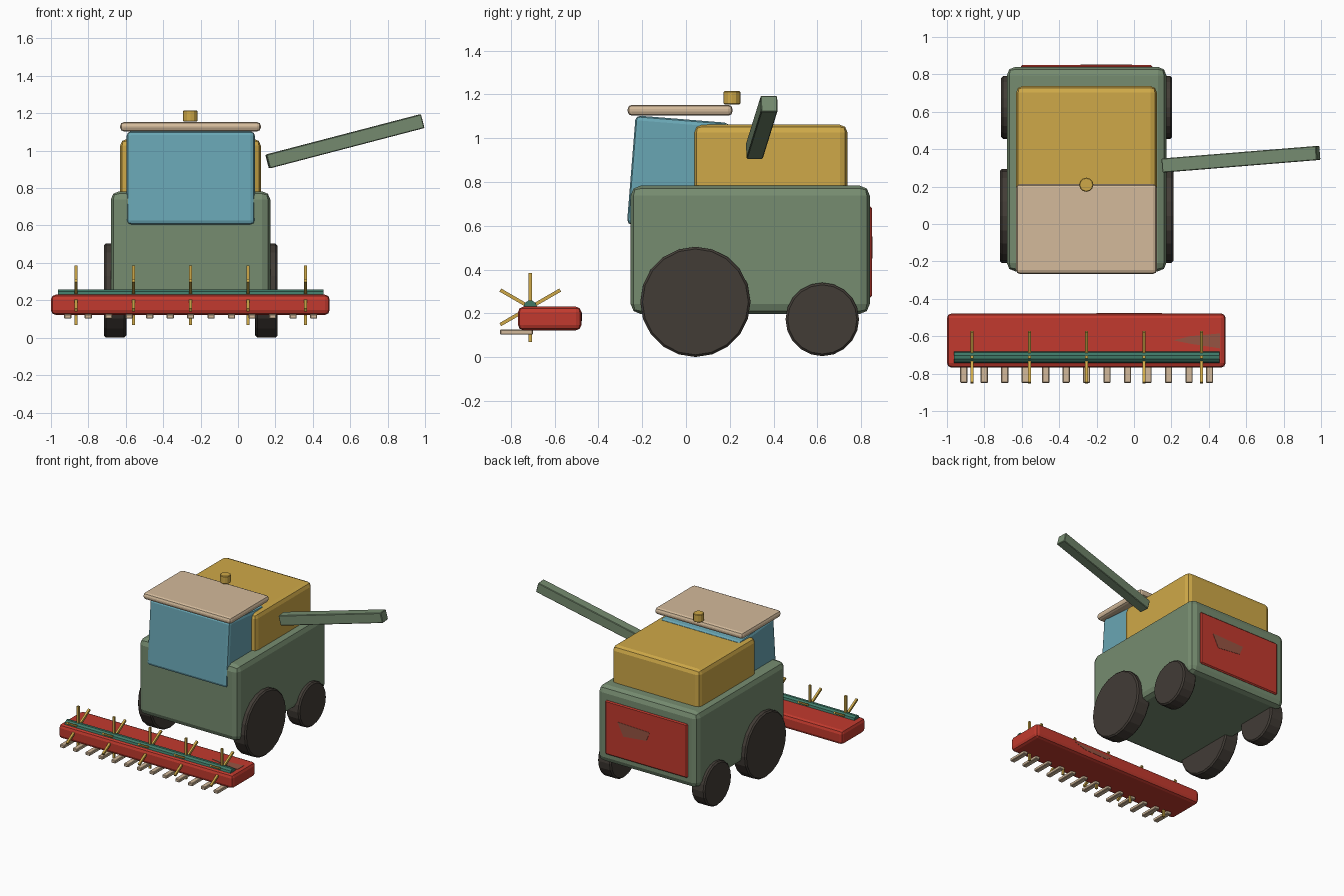
import bpy, bmesh, math
from mathutils import Vector, Matrix

if "Cube" in bpy.data.objects:
    bpy.data.objects.remove(bpy.data.objects["Cube"])


def mat(name, r, g, b):
    m = bpy.data.materials.new(name)
    lin = [((c / 255 + 0.055) / 1.055) ** 2.4 for c in (r, g, b)]
    m.diffuse_color = (*lin, 1)
    m.use_nodes = True
    m.node_tree.nodes["Principled BSDF"].inputs["Base Color"].default_value = m.diffuse_color
    return m


GREEN = mat("sage green", 118, 140, 112)
YELLOW = mat("golden yellow", 207, 169, 72)
BLUE = mat("glass blue", 105, 166, 180)
BEIGE = mat("beige", 211, 186, 155)
RED = mat("red", 194, 58, 46)
TEAL = mat("dark teal", 62, 120, 102)
DARK = mat("dark brown", 66, 60, 54)
RUST = mat("rust brown", 150, 84, 66)


def finish(name, bm, m):
    bmesh.ops.recalc_face_normals(bm, faces=bm.faces)
    me = bpy.data.meshes.new(name)
    bm.to_mesh(me)
    bm.free()
    me.materials.append(m)
    ob = bpy.data.objects.new(name, me)
    bpy.context.collection.objects.link(ob)
    return ob


def box(name, x, y, z, m, bevel=0.0, seg=2, rot=None):
    """Box from (min, max) ranges with optional bevel and rotation about its centre."""
    bm = bmesh.new()
    size = [r[1] - r[0] for r in (x, y, z)]
    bmesh.ops.create_cube(bm, size=1, matrix=Matrix.Diagonal((*size, 1)))
    if bevel:
        bmesh.ops.bevel(bm, geom=bm.edges[:], offset=bevel, segments=seg,
                        profile=0.5, affect='EDGES')
    if rot:
        bmesh.ops.transform(bm, matrix=rot, verts=bm.verts)
    bmesh.ops.translate(bm, vec=[sum(r) / 2 for r in (x, y, z)], verts=bm.verts)
    return finish(name, bm, m)


def cylinder(name, centre, radius, depth, sides, m, axis='X', bevel=0.0):
    bm = bmesh.new()
    bmesh.ops.create_cone(bm, cap_ends=True, segments=sides, radius1=radius,
                          radius2=radius, depth=depth)
    if bevel:
        rim = [e for e in bm.edges if abs(e.verts[0].co.z - e.verts[1].co.z) < 1e-4]
        bmesh.ops.bevel(bm, geom=rim, offset=bevel, segments=1, affect='EDGES')
    if axis == 'X':
        bmesh.ops.rotate(bm, matrix=Matrix.Rotation(math.pi / 2, 3, 'Y'), verts=bm.verts)
    bmesh.ops.translate(bm, vec=centre, verts=bm.verts)
    return finish(name, bm, m)


def plate(name, pts, push, m):
    """Thin painted patch: polygon extruded along push."""
    bm = bmesh.new()
    f = bm.faces.new([bm.verts.new(p) for p in pts])
    ext = bmesh.ops.extrude_face_region(bm, geom=[f])
    vs = [v for v in ext["geom"] if isinstance(v, bmesh.types.BMVert)]
    bmesh.ops.translate(bm, vec=push, verts=vs)
    return finish(name, bm, m)


MID = -0.253  # machine centre line

# Main body, grain tank and rear panel
box("body", (-0.68, 0.173), (-0.253, 0.84), (0.197, 0.783), GREEN, 0.045)
box("grain_tank", (-0.63, 0.122), (0.038, 0.738), (0.74, 1.062), YELLOW, 0.035)
box("rear_panel", (-0.605, 0.098), (0.80, 0.85), (0.272, 0.688), RED, 0.008, 1)

# Cab leaning back, with roof and beacon
box("cab", (-0.595, 0.09), (-0.251, 0.179), (0.588, 1.088), BLUE, 0.022, 2,
    Matrix.Rotation(math.radians(-4.6), 4, 'X'))
box("cab_roof", (-0.63, 0.122), (-0.267, 0.213), (1.103, 1.153), BEIGE, 0.02)
cylinder("beacon", (MID - 0.002, 0.21, 1.185), 0.038, 0.06, 12, YELLOW, 'Z', 0.004)

# Unloading auger
a, b = Vector((0.158, 0.313, 0.942)), Vector((0.985, 0.38, 1.158))
d = b - a
side = Vector((-d.y, d.x, 0)).normalized()
up = d.normalized().cross(side)
rot = Matrix((d.normalized(), side, up)).transposed().to_4x4()
c = (a + b) / 2
L = d.length / 2
box("unloading_auger", (c.x - L, c.x + L), (c.y - 0.038, c.y + 0.038),
    (c.z - 0.038, c.z + 0.038), GREEN, 0.004, 1, rot)

# Wheels on both sides
for label, s in (("left", -1), ("right", 1)):
    cylinder(label + "_front_wheel", (MID + s * 0.405, 0.043, 0.252), 0.252, 0.116, 20,
             DARK, 'X', 0.01)
    cylinder(label + "_rear_wheel", (MID + s * 0.4, 0.623, 0.172), 0.168, 0.114, 20,
             DARK, 'X', 0.01)

# Header and reel
box("header", (-1.0, 0.49), (-0.768, -0.478), (0.122, 0.23), RED, 0.025)
RY, RZ = -0.712, 0.227
cylinder("reel_shaft", (MID, RY, RZ), 0.032, 1.418, 10, TEAL)
for i in range(5):
    x = MID + (i - 2) * 0.307
    for k in range(3):
        box(f"reel_spoke_{i}_{k}", (x - 0.008, x + 0.008), (RY - 0.008, RY + 0.008),
            (RZ - 0.158, RZ + 0.158), YELLOW, 0, 1, Matrix.Rotation(k * math.pi / 3, 4, 'X'))

# Cutter teeth
for i in range(13):
    x = MID + (i - 6) * 0.1095
    box(f"cutter_tooth_{i}", (x - 0.019, x + 0.019), (-0.85, -0.70), (0.102, 0.126), BEIGE, 0.004, 1)

# Worn paint patches
plate("panel_patch", [(-0.01, 0.848, 0.55), (-0.285, 0.848, 0.54), (-0.257, 0.848, 0.47),
                      (-0.06, 0.848, 0.45)], (0, 0.004, 0), RUST)
plate("header_top_patch", [(0.21, -0.622, 0.228), (0.30, -0.60, 0.228), (0.46, -0.585, 0.228),
                           (0.46, -0.665, 0.228), (0.30, -0.64, 0.228)], (0, 0, 0.004), RUST)
plate("header_back_patch", [(0.15, -0.48, 0.203), (-0.2, -0.48, 0.195), (-0.15, -0.48, 0.165),
                            (0.05, -0.48, 0.17)], (0, 0.004, 0), RUST)
